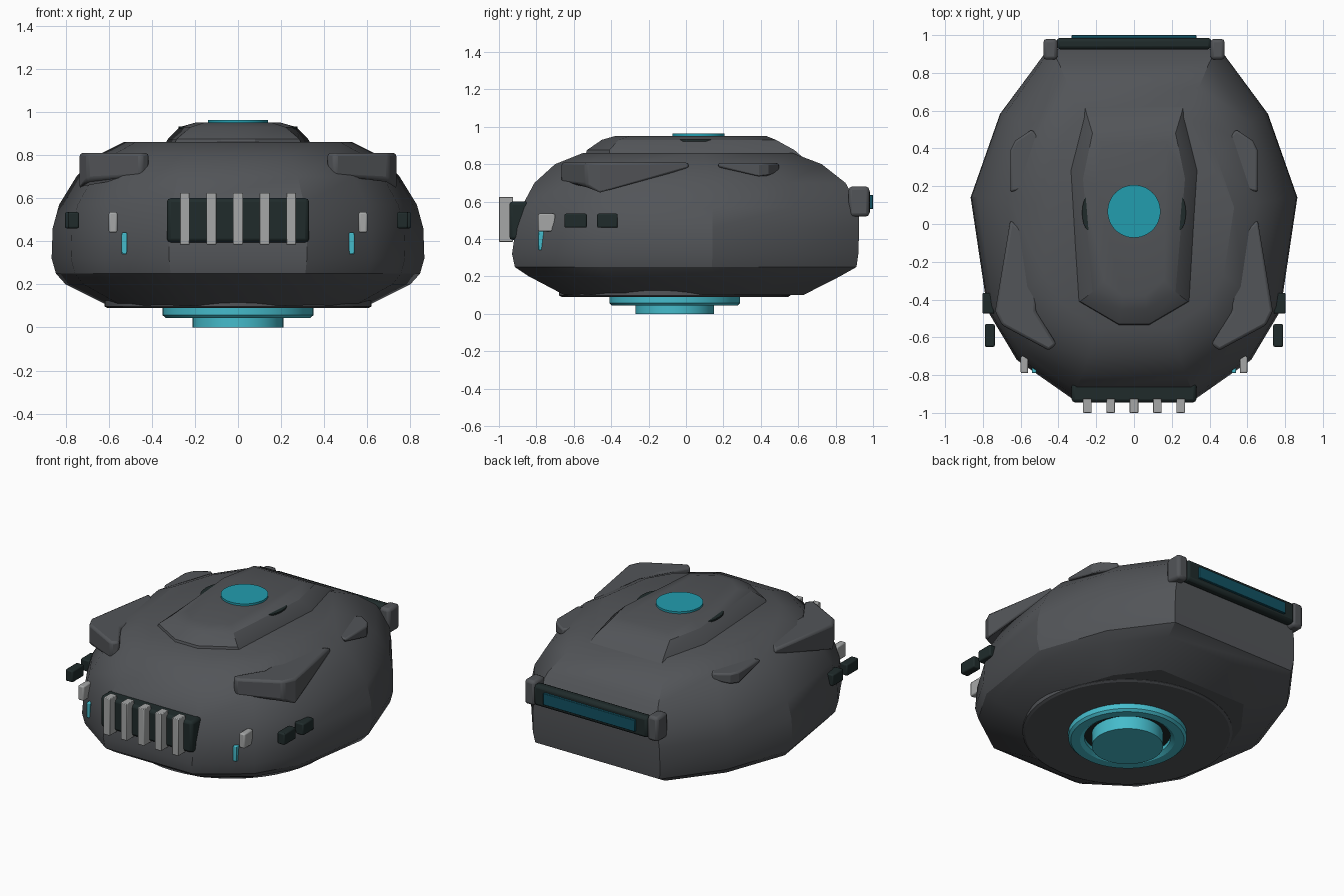
import bpy, bmesh, math
from mathutils import Vector

if "Cube" in bpy.data.objects:
    bpy.data.objects.remove(bpy.data.objects["Cube"])


def material(name, rgb):
    m = bpy.data.materials.new(name)
    m.diffuse_color = (*rgb, 1)
    m.use_nodes = True
    m.node_tree.nodes["Principled BSDF"].inputs["Base Color"].default_value = m.diffuse_color
    return m


HULL = material("hull grey", (0.085, 0.09, 0.098))
DARK = material("dark trim", (0.014, 0.024, 0.024))
SILVER = material("light grey", (0.38, 0.39, 0.39))
CYAN = material("lamp cyan", (0.016, 0.34, 0.43))
GLOW = material("bright cyan", (0.06, 0.5, 0.6))
TEAL = material("deep teal", (0.006, 0.085, 0.125))


def finish(name, bm, mat, bevel=0, angle=25):
    bmesh.ops.recalc_face_normals(bm, faces=bm.faces)
    me = bpy.data.meshes.new(name)
    bm.to_mesh(me)
    bm.free()
    ob = bpy.data.objects.new(name, me)
    bpy.context.collection.objects.link(ob)
    me.materials.append(mat)
    bpy.ops.object.select_all(action='DESELECT')
    ob.select_set(True)
    bpy.context.view_layer.objects.active = ob
    bpy.ops.object.shade_smooth_by_angle(angle=math.radians(angle))
    if bevel:
        mod = ob.modifiers.new("bevel", 'BEVEL')
        mod.width, mod.segments, mod.limit_method = bevel, 2, 'ANGLE'
        mod.angle_limit = math.radians(35)
    return ob


def loft(name, rings, mat, bevel=0, angle=25):
    """Skin a stack of equal-length rings and cap both ends."""
    bm = bmesh.new()
    rows = [[bm.verts.new(p) for p in r] for r in rings]
    n = len(rows[0])
    for a, b in zip(rows, rows[1:]):
        for i in range(n):
            j = (i + 1) % n
            bm.faces.new((a[i], a[j], b[j], b[i]))
    bm.faces.new(rows[0][::-1])
    bm.faces.new(rows[-1])
    return finish(name, bm, mat, bevel, angle)


def box(name, x, y, z, mat, bevel=0.008):
    rings = [[(x[0], y[0], h), (x[1], y[0], h), (x[1], y[1], h), (x[0], y[1], h)] for h in z]
    return loft(name, rings, mat, bevel)


def lathe(name, profile, centre_y, mat, closed=False, n=48):
    """Turn an (r, z) profile around a vertical axis."""
    bm = bmesh.new()
    rows = [[bm.verts.new((r * math.cos(2 * math.pi * i / n),
                           centre_y + r * math.sin(2 * math.pi * i / n), z))
             for i in range(n)] for r, z in profile]
    pairs = list(zip(rows, rows[1:] + rows[:1]))
    for a, b in pairs if closed else pairs[:-1]:
        for i in range(n):
            j = (i + 1) % n
            bm.faces.new((a[i], a[j], b[j], b[i]))
    if not closed:
        bm.faces.new(rows[0][::-1])
        bm.faces.new(rows[-1])
    return finish(name, bm, mat)


def mirrored(half):
    return half + [(-x, y) for x, y in reversed(half)]


# Faceted hull: one plan outline rescaled at each height
plan = mirrored([(0.37, -1), (0.717, -0.774), (0.896, -0.495),
                 (1, 0.15), (0.82, 0.62), (0.53, 0.98)])
levels = [(0.10, 0.60, 0.65, 0.64), (0.20, 0.80, 0.84, 0.84), (0.25, 0.845, 0.915, 0.93),
          (0.32, 0.865, 0.93, 0.94), (0.46, 0.86, 0.91, 0.945), (0.57, 0.83, 0.88, 0.945),
          (0.70, 0.75, 0.81, 0.87), (0.80, 0.65, 0.70, 0.74), (0.86, 0.53, 0.55, 0.58)]
loft("hull", [[(x * w, y * (f if y < 0 else b), z) for x, y in plan]
              for z, w, f, b in levels], HULL)

# Raised roof canopy
roof_rings = [(0.84, [(0.08, -0.54), (0.30, -0.41), (0.345, 0.29), (0.26, 0.62)]),
              (0.875, [(0.08, -0.53), (0.285, -0.41), (0.325, 0.28), (0.25, 0.58)]),
              (0.93, [(0.07, -0.45), (0.22, -0.36), (0.27, 0.24), (0.22, 0.48)]),
              (0.95, [(0.06, -0.38), (0.16, -0.30), (0.20, 0.20), (0.17, 0.43)])]
loft("roof_canopy", [[(x, y, z) for x, y in mirrored(h)] for z, h in roof_rings], HULL)
lathe("roof_lamp", [(0.14, 0.94), (0.14, 0.963)], 0.067, CYAN)

# Underside: base plate, glowing ring and central emitter
lathe("base_plate", [(0.605, 0.09), (0.62, 0.098), (0.62, 0.13)], -0.06, HULL)
lathe("thruster_ring", [(0.35, 0.10), (0.35, 0.057), (0.335, 0.043), (0.28, 0.043),
                        (0.255, 0.06), (0.255, 0.10)], -0.06, GLOW, closed=True)
lathe("thruster_recess", [(0.26, 0.084), (0.26, 0.10)], -0.06, DARK)
lathe("thruster_core", [(0.21, 0.0), (0.21, 0.10)], -0.06, GLOW)

# Parts repeated on both sides
shoulder = [(0.41, -0.635, 0.72), (0.45, -0.67, 0.70), (0.70, -0.535, 0.685),
            (0.735, -0.46, 0.64), (0.655, 0.02, 0.775), (0.50, -0.10, 0.76),
            (0.52, -0.46, 0.70)]
fin = [(0.655, 0.17, 0.785), (0.655, 0.39, 0.73), (0.63, 0.44, 0.735),
       (0.54, 0.50, 0.76), (0.46, 0.40, 0.75), (0.50, 0.20, 0.77)]


def slab(name, pts, top, s):
    loft(name, [[(s * x, y, z) for x, y, z in pts],
                [(s * x, y, top) for x, y, z in pts]], HULL, 0.015)


def side_box(name, s, x, y, z, mat, bevel=0.008):
    box(name, sorted((s * x[0], s * x[1])), y, z, mat, bevel)


for s, side in ((-1, "left"), (1, "right")):
    slab("shoulder_armour_" + side, shoulder, 0.81, s)
    slab("rear_fin_" + side, fin, 0.805, s)
    side_box("side_lamp_" + side, s, (0.56, 0.60), (-0.79, -0.70), (0.44, 0.535), SILVER)
    side_box("light_strip_" + side, s, (0.515, 0.54), (-0.79, -0.74), (0.34, 0.44), GLOW, 0.005)
    side_box("front_sensor_" + side, s, (0.737, 0.79), (-0.65, -0.53), (0.46, 0.535), DARK)
    side_box("rear_sensor_" + side, s, (0.74, 0.803), (-0.475, -0.365), (0.46, 0.535), DARK)
    side_box("rear_bracket_" + side, s, (0.405, 0.48), (0.87, 0.98), (0.52, 0.68), HULL, 0.018)
    # Thin roof vent that breaks through the canopy flank
    vent = []
    for z in (0.922, 0.932):
        vent.append([(s * 0.235 + 0.04 * math.cos(a), 0.06 + 0.095 * math.sin(a), z)
                     for a in [2 * math.pi * i / 20 for i in range(20)]])
    loft("roof_vent_" + side, vent, DARK)

# Front grille with five bars
box("grille_panel", (-0.33, 0.33), (-0.945, -0.84), (0.395, 0.60), DARK, 0.018)
for i in range(5):
    x = (i - 2) * 0.1235
    box(f"grille_bar_{i + 1}", (x - 0.023, x + 0.023), (-1.0, -0.925), (0.385, 0.625), SILVER, 0.004)

# Rear light bar
box("rear_bar", (-0.41, 0.41), (0.925, 0.985), (0.53, 0.665), DARK, 0.018)
box("rear_screen", (-0.33, 0.33), (0.97, 1.0), (0.56, 0.635), TEAL, 0.003)
